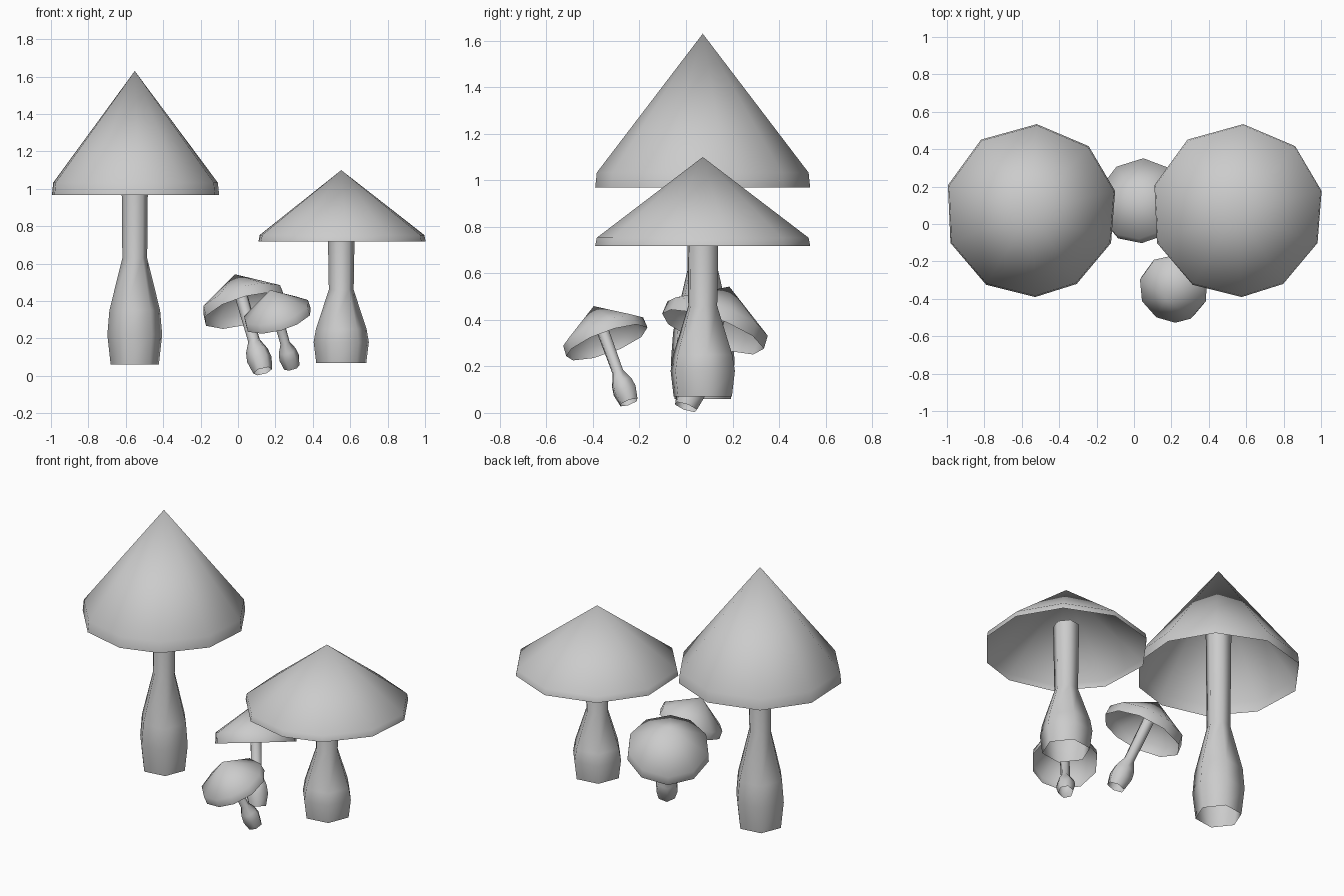
import bpy, bmesh, math
from mathutils import Vector

cube = bpy.data.objects.get("Cube")
if cube:
    bpy.data.objects.remove(cube, do_unlink=True)

grey = bpy.data.materials.new("plain_grey")
grey.use_nodes = True
grey.diffuse_color = (0.6, 0.6, 0.6, 1)
grey.node_tree.nodes["Principled BSDF"].inputs["Base Color"].default_value = (0.6, 0.6, 0.6, 1)

CAP_ANGLES = [13, 48, 86, 125, 163, 202, 239, 273, 302, 338]
STEM_ANGLES = [8 + 60 * i for i in range(6)]


def lathe(name, profile, angles, base, axis, sharp):
    """Sweep (radius, height) pairs round an axis; radius 0 closes to a point."""
    bm = bmesh.new()
    rings = []
    for r, h in profile:
        if r == 0:
            rings.append([bm.verts.new((0, 0, h))] * len(angles))
        else:
            rings.append([bm.verts.new((r * math.cos(math.radians(a)),
                                        r * math.sin(math.radians(a)), h)) for a in angles])
    n = len(angles)
    for low, high in zip(rings, rings[1:]):
        for i in range(n):
            j = (i + 1) % n
            corners = list(dict.fromkeys([low[i], low[j], high[j], high[i]]))
            bm.faces.new(corners)
    mesh = bpy.data.meshes.new(name)
    bm.to_mesh(mesh)
    bm.free()
    mesh.materials.append(grey)
    obj = bpy.data.objects.new(name, mesh)
    bpy.context.collection.objects.link(obj)
    obj.location = base
    obj.rotation_mode = 'QUATERNION'
    obj.rotation_quaternion = Vector((0, 0, 1)).rotation_difference(Vector(axis))
    bpy.ops.object.select_all(action='DESELECT')
    obj.select_set(True)
    bpy.context.view_layer.objects.active = obj
    bpy.ops.object.shade_smooth_by_angle(angle=math.radians(sharp))


def mushroom(name, base, axis, stem, radius, rim, edge, tip):
    """Open-bottomed stem under a hollow faceted cone cap with a short rim."""
    lathe(name + "_stem", stem, STEM_ANGLES, base, axis, 65)
    cap = [(radius, rim), (radius * 0.985, rim + edge), (0, tip)]
    lathe(name + "_cap", cap, CAP_ANGLES, base, axis, 60)


UP = (0, 0, 1)

# Two large upright mushrooms
mushroom("tall_mushroom", (-0.552, 0.072, 0), UP,
         [(0.13, 0.06), (0.148, 0.22), (0.137, 0.35), (0.067, 0.63), (0.073, 1.25)],
         0.463, 0.968, 0.065, 1.63)
mushroom("wide_mushroom", (0.552, 0.072, 0), UP,
         [(0.135, 0.07), (0.149, 0.18), (0.137, 0.25), (0.067, 0.46), (0.074, 0.87)],
         0.463, 0.718, 0.035, 1.10)

# Two small leaning mushrooms
small_stem = [(0.053, 0), (0.068, 0.07), (0.06, 0.12), (0.032, 0.18), (0.035, 0.46)]
for name, base, axis, s in (
        ("back_small_mushroom", (0.132, 0, 0.025), (-0.147, 0.185, 0.515), 1.0),
        ("front_small_mushroom", (0.288, -0.245, 0.045), (-0.118, -0.154, 0.42), 0.8)):
    mushroom(name, base, axis, [(r * s, h * s) for r, h in small_stem],
             0.232 * s, 0.355 * s, 0.06 * s, 0.57 * s)
